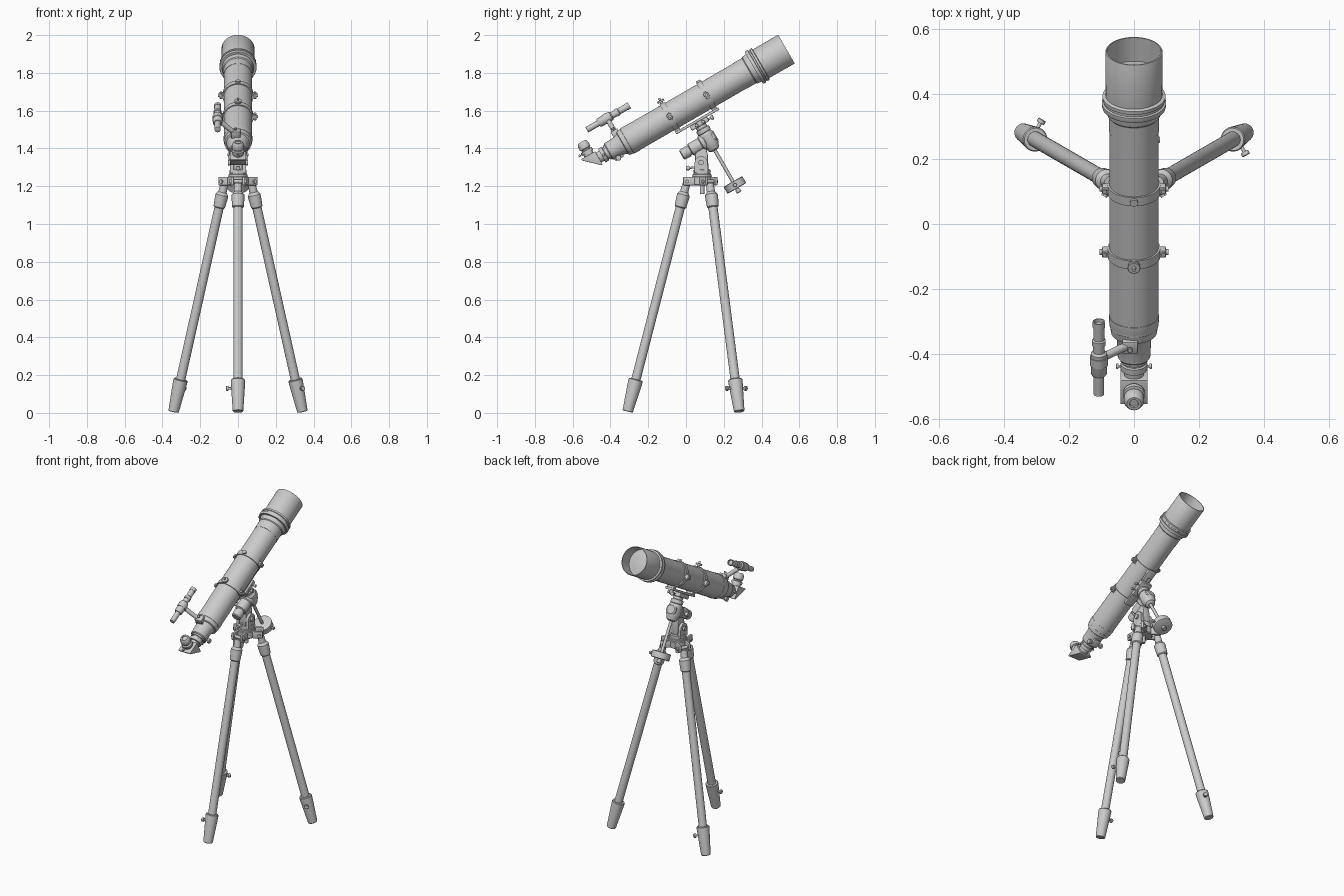
import bpy, bmesh, math
from mathutils import Vector, Matrix

if "Cube" in bpy.data.objects:
    bpy.data.objects.remove(bpy.data.objects["Cube"])

# Optical frame: local y runs along the tube, local z is "up" from the tube
TUBE = Matrix.Translation((0, 0, 1.619)) @ Matrix.Rotation(math.radians(30), 4, 'X')
WORLD = Matrix.Identity(4)


def finish(name, bm, frame):
    bmesh.ops.recalc_face_normals(bm, faces=bm.faces)
    bm.transform(frame)
    me = bpy.data.meshes.new(name)
    bm.to_mesh(me)
    bm.free()
    ob = bpy.data.objects.new(name, me)
    bpy.context.collection.objects.link(ob)
    return ob


def lathe(name, prof, base=(0, 0, 0), axis=(0, 1, 0), frame=TUBE, seg=40):
    """Revolve (distance, radius) pairs around an axis, capping both ends."""
    bm = bmesh.new()
    rot = Vector((0, 0, 1)).rotation_difference(Vector(axis)).to_matrix()
    rings = []
    for h, r in prof:
        rings.append([bm.verts.new(rot @ Vector((r * math.cos(a), r * math.sin(a), h)) + Vector(base))
                      for a in (2 * math.pi * i / seg for i in range(seg))])
    for a, b in zip(rings, rings[1:]):
        for i in range(seg):
            j = (i + 1) % seg
            bm.faces.new((a[i], a[j], b[j], b[i]))
    bm.faces.new(rings[0])
    bm.faces.new(rings[-1])
    return finish(name, bm, frame)


def rod(name, p0, p1, r0, r1=None, frame=TUBE, seg=24):
    d = Vector(p1) - Vector(p0)
    return lathe(name, [(0, r0), (d.length, r0 if r1 is None else r1)], p0, d.normalized(), frame, seg)


def prism(name, pts, x0, x1, frame=TUBE, bevel=0.0):
    """Extrude a (y, z) outline from x0 to x1."""
    bm = bmesh.new()
    f = bm.faces.new([bm.verts.new((x0, y, z)) for y, z in pts])
    ext = bmesh.ops.extrude_face_region(bm, geom=[f])
    bmesh.ops.translate(bm, vec=(x1 - x0, 0, 0),
                        verts=[v for v in ext['geom'] if isinstance(v, bmesh.types.BMVert)])
    if bevel:
        bmesh.ops.bevel(bm, geom=bm.edges[:], offset=bevel, segments=2, affect='EDGES', profile=0.5)
    return finish(name, bm, frame)


def box(name, x0, x1, y0, y1, z0, z1, frame=TUBE, bevel=0.003):
    return prism(name, [(y0, z0), (y1, z0), (y1, z1), (y0, z1)], x0, x1, frame, bevel)


def thumbscrew(name, p, d, length, r, frame=TUBE):
    lathe(name, [(0, r * .45), (length * .6, r * .45), (length * .6, r * .9), (length * .68, r),
                 (length * .92, r), (length, r * .85)], p, Vector(d).normalized(), frame, 20)


# Main tube and front optics
lathe("main_tube", [(-.365, .07), (-.36, .075), (.39, .075)], seg=64)
lathe("lens_cell", [(.33, .0765), (.385, .0765), (.39, .081), (.415, .084), (.415, .097), (.423, .099),
                    (.432, .099), (.434, .093), (.442, .093), (.444, .097), (.455, .097), (.458, .09)], seg=64)
lathe("dew_shield", [(.45, .087), (.612, .088), (.614, .087), (.614, .083), (.53, .083), (.53, .076),
                     (.534, .06), (.537, .03), (.538, .005)], seg=64)

# Rear cell, focuser and draw tube
lathe("rear_cell", [(-.388, .064), (-.385, .07), (-.345, .0765), (-.325, .0765)], seg=64)
lathe("focuser_body", [(-.475, .046), (-.47, .05), (-.41, .053), (-.385, .062)])
lathe("draw_tube", [(-.54, .03), (-.515, .03), (-.515, .041), (-.495, .041), (-.492, .036), (-.485, .036),
                    (-.485, .042), (-.472, .042)])
box("focuser_pinion_block", -.022, .022, -.465, -.415, -.062, -.03)
rod("focuser_shaft", (-.05, -.444, -.054), (.05, -.444, -.054), .005)
for s in (-1, 1):
    lathe("focus_knob", [(0, .013), (.002, .015), (.014, .015), (.016, .013)],
          (s * .034, -.444, -.054), (s, 0, 0), seg=24)
    thumbscrew("draw_tube_screw", (s * .035, -.505, 0), (s, 0, 0), .02, .008)

# Star diagonal and eyepiece
prism("star_diagonal", [(-.618, .038), (-.534, .038), (-.534, -.042), (-.542, -.042), (-.618, .03)],
      -.042, .042, bevel=.002)
lathe("eyepiece", [(.035, .027), (.05, .027), (.05, .033), (.066, .033), (.068, .024), (.074, .024),
                   (.078, .031), (.1, .031), (.112, .026), (.117, .022), (.117, .014), (.112, .012)],
      (0, -.571, 0), (0, 0, 1))
thumbscrew("eyepiece_screw", (0, -.6, .058), (0, -1, 0), .022, .007)

# Finder scope on its bracket
lathe("finder_scope", [(-.515, .012), (-.513, .016), (-.445, .016), (-.445, .021), (-.438, .025), (-.368, .025),
                       (-.362, .018), (-.338, .018), (-.338, .021), (-.322, .021), (-.318, .017), (-.275, .017),
                       (-.275, .019), (-.255, .019), (-.255, .015), (-.265, .014)], (-.108, 0, .158), seg=32)
box("finder_shoe", -.036, .012, -.412, -.372, .045, .085)
rod("finder_arm", (-.02, -.392, .068), (-.1, -.392, .145), .013)
lathe("finder_ring", [(-.408, .028), (-.38, .028)], (-.108, 0, .158), seg=32)
thumbscrew("finder_shoe_screw", (-.012, -.392, .08), (0, 0, 1), .02, .008)

# Tube rings with side clamps, on a dovetail plate
for t in (-.1, .125):
    lathe("tube_ring", [(t - .015, .076), (t - .015, .081), (t + .015, .081), (t + .015, .076)], seg=64)
    box("ring_foot", -.025, .025, t - .014, t + .014, -.09, -.07)
    for s in (-1, 1):
        box("ring_lug", s * .074, s * .098, t - .013, t + .013, -.014, .014)
        rod("ring_bolt", (s * .09, t, -.02), (s * .09, t, .02), .007)
        rod("ring_hinge_cap", (s * .096, t, 0), (s * .106, t, 0), .009)
lathe("camera_screw", [(.078, .008), (.088, .008), (.088, .019), (.098, .02), (.1, .018), (.1, .006), (.112, .006)],
      (0, -.1, 0), (0, 0, 1), seg=28)
rod("ring_top_screw", (0, .125, .078), (0, .125, .09), .012)
box("dovetail_plate", -.028, .028, -.116, .148, -.1, -.086)

# Equatorial head: saddle, declination housing and polar housing
box("saddle", -.04, .04, -.035, .07, -.125, -.098, bevel=.005)
for t in (0, .04):
    thumbscrew("saddle_screw", (.036, t, -.112), (1, 0, 0), .03, .009)
thumbscrew("saddle_end_screw", (0, .065, -.113), (0, 1, -.15), .035, .012)
lathe("declination_housing", [(.12, .03), (.14, .03), (.143, .038), (.165, .038), (.168, .034), (.18, .042),
                              (.235, .043), (.25, .036), (.268, .03), (.275, .018)], (0, .018, 0), (0, 0, -1))
lathe("polar_housing", [(-.148, .022), (-.143, .029), (-.105, .031), (-.105, .026), (-.095, .026), (-.09, .036),
                        (-.03, .036), (-.025, .042), (-.005, .042), (.0, .036), (.055, .034), (.062, .026)],
      (0, 0, -.209))
rod("polar_clamp", (-.03, -.06, -.209), (-.055, -.06, -.209), .012)

# Counterweight on its shaft
rod("counterweight_shaft", (0, .018, -.26), (0, .018, -.525), .0095)
lathe("counterweight", [(.465, .05), (.468, .057), (.505, .057), (.508, .05)], (0, .018, 0), (0, 0, -1))
lathe("shaft_stop", [(.515, .014), (.53, .014), (.533, .01)], (0, .018, 0), (0, 0, -1), seg=24)
thumbscrew("counterweight_screw", (.05, .018, -.487), (1, 0, 0), .03, .01)

# Latitude bracket and azimuth base
CY = .085
prism("latitude_arm", [(.045, 1.28), (.12, 1.28), (.115, 1.37), (.1, 1.425), (.055, 1.4), (.048, 1.36)],
      -.024, .024, WORLD, .006)
for s in (-1, 1):
    arc = [(.08 + .034 * math.cos(a), 1.325 + .034 * math.sin(a)) for a in (math.pi * i / 10 for i in range(11))]
    prism("latitude_fork", [(.046, 1.27)] + [(.118, 1.27)] + arc, s * .025, s * .042, WORLD)
    rod("latitude_bolt", (s * .04, .08, 1.325), (s * .053, .08, 1.325), .014, frame=WORLD)
thumbscrew("latitude_screw", (0, .05, 1.3), (0, -1, -.1), .05, .012, WORLD)
lathe("azimuth_base", [(1.235, .05), (1.262, .05), (1.265, .046), (1.285, .046), (1.29, .04)],
      (0, CY, 0), (0, 0, 1), WORLD)

# Tripod hub and three legs
lathe("tripod_hub", [(1.205, .05), (1.21, .056), (1.248, .056), (1.252, .052)], (0, CY, 0), (0, 0, 1), WORLD)
rod("hub_bolt", (0, CY, 1.16), (0, CY, 1.21), .012, frame=WORLD)
for deg in (-90, 30, 150):
    a = math.radians(deg)
    out = Vector((math.cos(a), math.sin(a), 0))
    side = Vector((math.sin(a), -math.cos(a), 0))
    c = Vector((0, CY, 0))
    foot = c + out * .394 + Vector((0, 0, .007))
    top = c + out * .08 + Vector((0, 0, 1.225))
    axis = (top - foot).normalized()
    lathe("tripod_leg", [(.15, .0245), (1.15, .0245)], foot, axis, WORLD)
    lathe("leg_foot", [(0, .025), (.003, .028), (.16, .038), (.172, .038), (.176, .035), (.176, .024)],
          foot, axis, WORLD)
    lathe("leg_head", [(1.115, .026), (1.12, .031), (1.165, .034), (1.185, .034), (1.2, .022), (1.245, .02)],
          foot, axis, WORLD)
    spin = Matrix.Translation(c) @ Matrix.Rotation(a + math.pi / 2, 4, 'Z')
    for s in (-1, 1):
        box("hub_lug", s * .022, s * .038, -.1, -.03, 1.205, 1.25, spin, .004)
    rod("leg_pivot_bolt", top - side * .046, top + side * .046, .01, frame=WORLD)
    thumbscrew("leg_lock_screw", foot + axis * .127 + side * .03, side, .034, .013, WORLD)

# Smooth round surfaces, keep edges crisp
bpy.ops.object.select_all(action='SELECT')
bpy.context.view_layer.objects.active = bpy.context.scene.objects[0]
bpy.ops.object.shade_smooth_by_angle(angle=math.radians(30))
